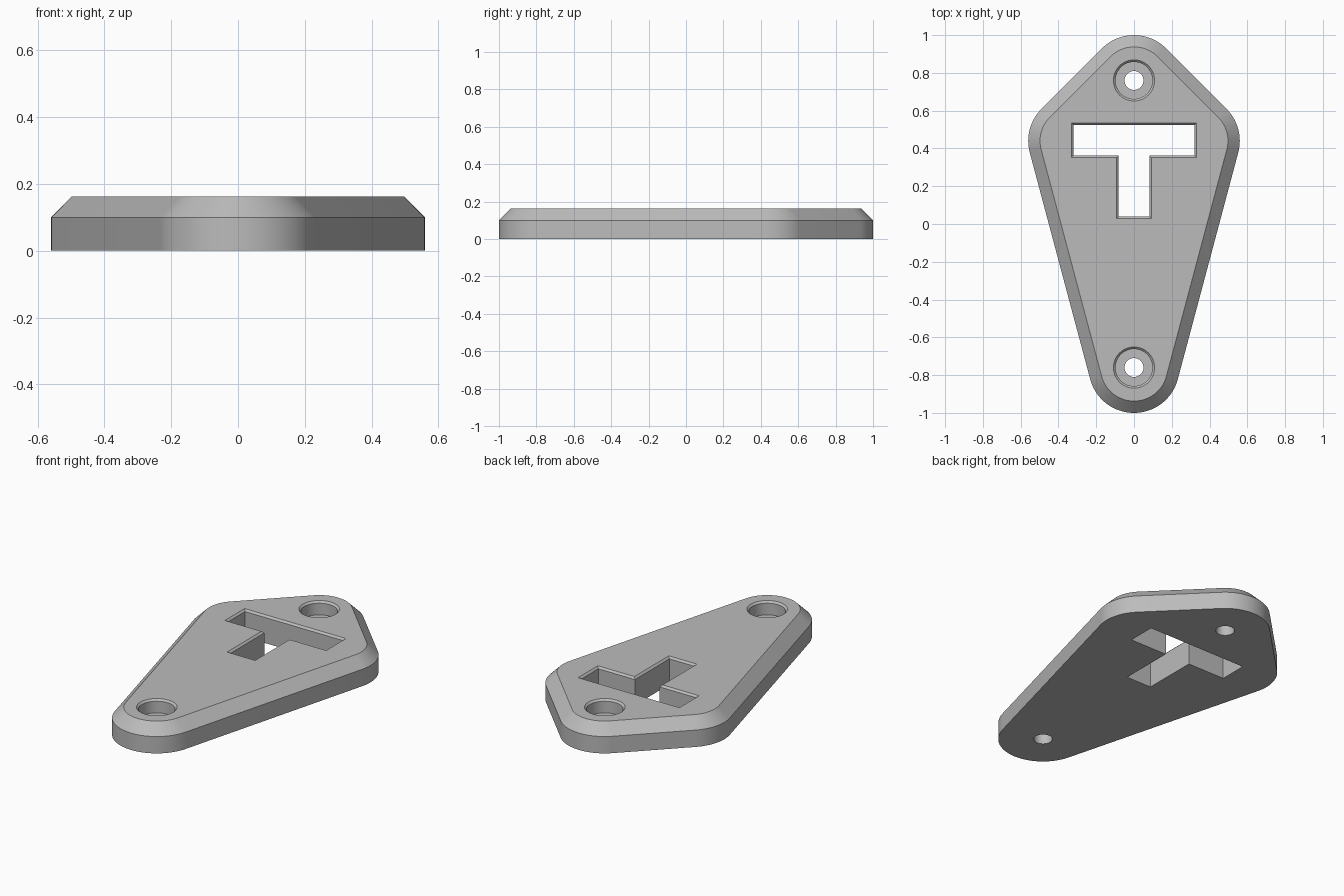
import bpy, bmesh, math

if "Cube" in bpy.data.objects:
    bpy.data.objects.remove(bpy.data.objects["Cube"], do_unlink=True)

TOP = 0.1625        # plate thickness
BEVEL = 0.0625      # large outer chamfer
LIP = 0.011         # small chamfer on the openings
FLOOR = TOP - 0.08  # seat of the counterbores
OVER = 0.05         # how far cutters reach past the plate
HOLE_Y = 0.76

grey = bpy.data.materials.new("plain grey")
grey.use_nodes = True
grey.diffuse_color = (0.5, 0.5, 0.5, 1)
grey.node_tree.nodes["Principled BSDF"].inputs["Base Color"].default_value = (0.5, 0.5, 0.5, 1)


def loft(name, rings):
    """Closed solid through equal-length rings of (x, y) points at given heights."""
    bm = bmesh.new()
    rows = [[bm.verts.new((x, y, z)) for x, y in ring] for ring, z in rings]
    n = len(rows[0])
    for low, high in zip(rows, rows[1:]):
        for i in range(n):
            j = (i + 1) % n
            bm.faces.new((low[i], low[j], high[j], high[i]))
    bm.faces.new(rows[0][::-1])
    bm.faces.new(rows[-1])
    bmesh.ops.recalc_face_normals(bm, faces=bm.faces)
    mesh = bpy.data.meshes.new(name)
    bm.to_mesh(mesh)
    bm.free()
    mesh.materials.append(grey)
    obj = bpy.data.objects.new(name, mesh)
    bpy.context.collection.objects.link(obj)
    return obj


def arc(cx, cy, r, start, end, steps):
    angles = [math.radians(start + (end - start) * i / steps) for i in range(steps + 1)]
    return [(cx + r * math.cos(a), cy + r * math.sin(a)) for a in angles]


def plate_outline(r):
    """Kite of four equal rounded corners."""
    cx, cy = 0.32, 0.44
    tilt = math.degrees(math.atan2(cx, cy + HOLE_Y))
    return (arc(cx, cy, r, -tilt, 45, 16)
            + arc(0, HOLE_Y, r, 45, 135, 24)
            + arc(-cx, cy, r, 135, 180 + tilt, 16)
            + arc(0, -HOLE_Y, r, 180 + tilt, 360 - tilt, 40))


def tee_outline(o):
    """T-shaped opening, grown outward by o."""
    bar, stem = 0.321 + o, 0.081 + o
    top, under, foot = 0.525 + o, 0.362 - o, 0.04 - o
    right = [(stem, foot), (stem, under), (bar, under), (bar, top)]
    return right + [(-x, y) for x, y in reversed(right)]


# Plate body with chamfered rim
plate = loft("mounting_plate", [
    (plate_outline(0.24), 0),
    (plate_outline(0.24), TOP - BEVEL),
    (plate_outline(0.24 - BEVEL), TOP),
])

# Cutter for the T slot, flaring at the lip
cutters = [loft("slot_cutter", [
    (tee_outline(0), -OVER),
    (tee_outline(0), TOP - LIP),
    (tee_outline(LIP + OVER), TOP + OVER),
])]

# Cutters for the two counterbored screw holes
for y in (HOLE_Y, -HOLE_Y):
    steps = ((0.05, -OVER), (0.05, FLOOR), (0.098, FLOOR),
             (0.098, TOP - LIP), (0.098 + LIP + OVER, TOP + OVER))
    cutters.append(loft("screw_hole_cutter",
                        [(arc(0, y, r, 0, 360, 48)[:-1], z) for r, z in steps]))

for cutter in cutters:
    cutter.hide_render = True
    cut = plate.modifiers.new("cut", 'BOOLEAN')
    cut.operation = 'DIFFERENCE'
    cut.solver = 'EXACT'
    cut.object = cutter

# Bake the cuts and drop the helpers
bpy.context.view_layer.update()
graph = bpy.context.evaluated_depsgraph_get()
result = bpy.data.meshes.new_from_object(plate.evaluated_get(graph))
plate.modifiers.clear()
plate.data = result
for cutter in cutters:
    bpy.data.objects.remove(cutter, do_unlink=True)

# Smooth rounded walls, crisp edges
bpy.ops.object.select_all(action='DESELECT')
plate.select_set(True)
bpy.context.view_layer.objects.active = plate
bpy.ops.object.shade_smooth_by_angle(angle=math.radians(30))
